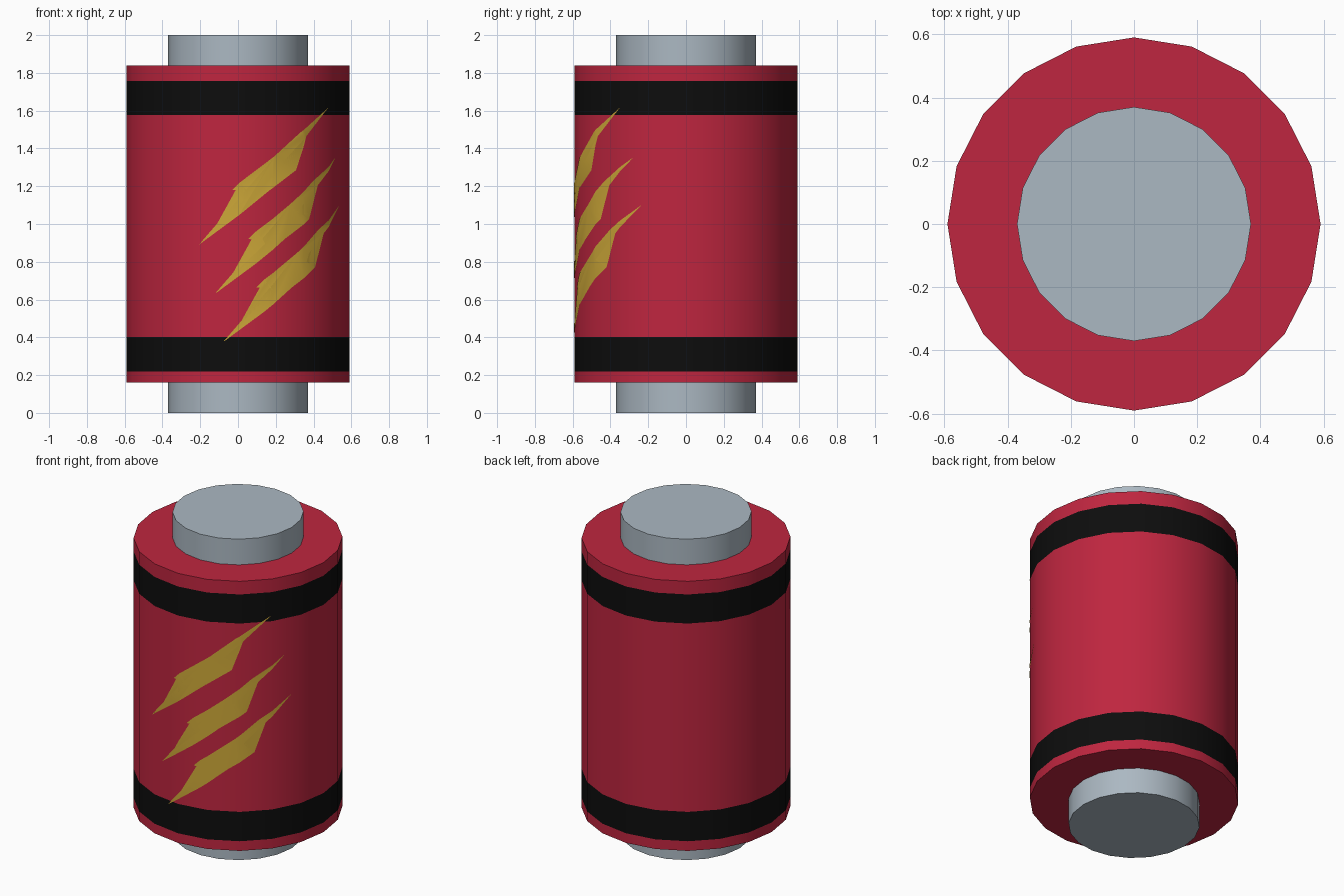
import bpy, bmesh, math
from mathutils import Vector

SIDES = 20
STEP = 2 * math.pi / SIDES
BODY_R, CAP_R = 0.59, 0.37

cube = bpy.data.objects.get("Cube")
if cube:
    bpy.data.objects.remove(cube, do_unlink=True)


def material(name, rgb):
    m = bpy.data.materials.new(name)
    m.use_nodes = True
    m.diffuse_color = (*rgb, 1)
    m.node_tree.nodes["Principled BSDF"].inputs["Base Color"].default_value = (*rgb, 1)
    return m


red = material("deep red", (0.52, 0.019, 0.05))
black = material("black", (0.004, 0.004, 0.004))
grey = material("steel grey", (0.41, 0.48, 0.54))
yellow = material("golden yellow", (0.61, 0.39, 0.04))


def on_drum(angle, z, radius):
    """Point on the faceted drum; angle 0 is the front, growing toward +x."""
    k = math.floor(angle / STEP + 1e-5)
    t = angle / STEP - k
    a, b = (Vector((radius * math.sin(j * STEP), -radius * math.cos(j * STEP), z))
            for j in (k, k + 1))
    return a.lerp(b, t)


def finish(name, bm, mats):
    mesh = bpy.data.meshes.new(name)
    bm.to_mesh(mesh)
    bm.free()
    for m in mats:
        mesh.materials.append(m)
    ob = bpy.data.objects.new(name, mesh)
    bpy.context.collection.objects.link(ob)
    bpy.ops.object.select_all(action="DESELECT")
    ob.select_set(True)
    bpy.context.view_layer.objects.active = ob
    bpy.ops.object.shade_smooth_by_angle(angle=math.radians(30))
    return ob


def drum(name, radius, heights, mats, band_rows=()):
    """Closed cylinder with rings at the given heights; banded rows use slot 1."""
    bm = bmesh.new()
    rings = [[bm.verts.new(on_drum(i * STEP, z, radius)) for i in range(SIDES)]
             for z in heights]
    for row, (lo, hi) in enumerate(zip(rings, rings[1:])):
        for i in range(SIDES):
            j = (i + 1) % SIDES
            f = bm.faces.new((lo[i], lo[j], hi[j], hi[i]))
            f.material_index = int(row in band_rows)
    bm.faces.new(rings[0][::-1])
    bm.faces.new(rings[-1])
    return finish(name, bm, mats)


# Body with two dark bands, and a terminal at each end
drum("body", BODY_R, (0.16, 0.22, 0.403, 1.577, 1.758, 1.84), (red, black), (1, 3))
drum("bottom_terminal", CAP_R, (0, 0.16), (grey,))
drum("top_terminal", CAP_R, (1.84, 2), (grey,))

# Lightning bolt outline: angle around the body, height
BOLT = [(0.936, 1.615), (0.66, 1.465), (0.41, 1.325), (0.563, 1.315), (0.55, 1.285),
        (0.29, 1.18), (0.017, 1.05), (-0.355, 0.89), (-0.205, 0.985), (0.102, 1.155),
        (0.085, 1.175), (-0.051, 1.18), (0.017, 1.22), (0.346, 1.365), (0.594, 1.485)]


def bolt(name, turn, drop):
    """Flat bolt cut along the facet edges, then wrapped onto the body."""
    bm = bmesh.new()
    bm.faces.new([bm.verts.new((a + turn, 0, z - drop)) for a, z in BOLT])
    bmesh.ops.triangulate(bm, faces=bm.faces[:])
    for k in range(-2, 5):
        bmesh.ops.bisect_plane(bm, geom=bm.verts[:] + bm.edges[:] + bm.faces[:],
                               plane_co=(k * STEP, 0, 0), plane_no=(1, 0, 0))
    for v in bm.verts:
        v.co = on_drum(v.co.x, v.co.z, BODY_R + 0.003)
    bm.normal_update()
    for f in bm.faces:
        c = f.calc_center_median()
        if f.normal.x * c.x + f.normal.y * c.y < 0:
            f.normal_flip()
    return finish(name, bm, (yellow,))


for name, turn, drop in (("upper_bolt", 0, 0), ("middle_bolt", 0.145, 0.26),
                         ("lower_bolt", 0.22, 0.515)):
    bolt(name, turn, drop)
